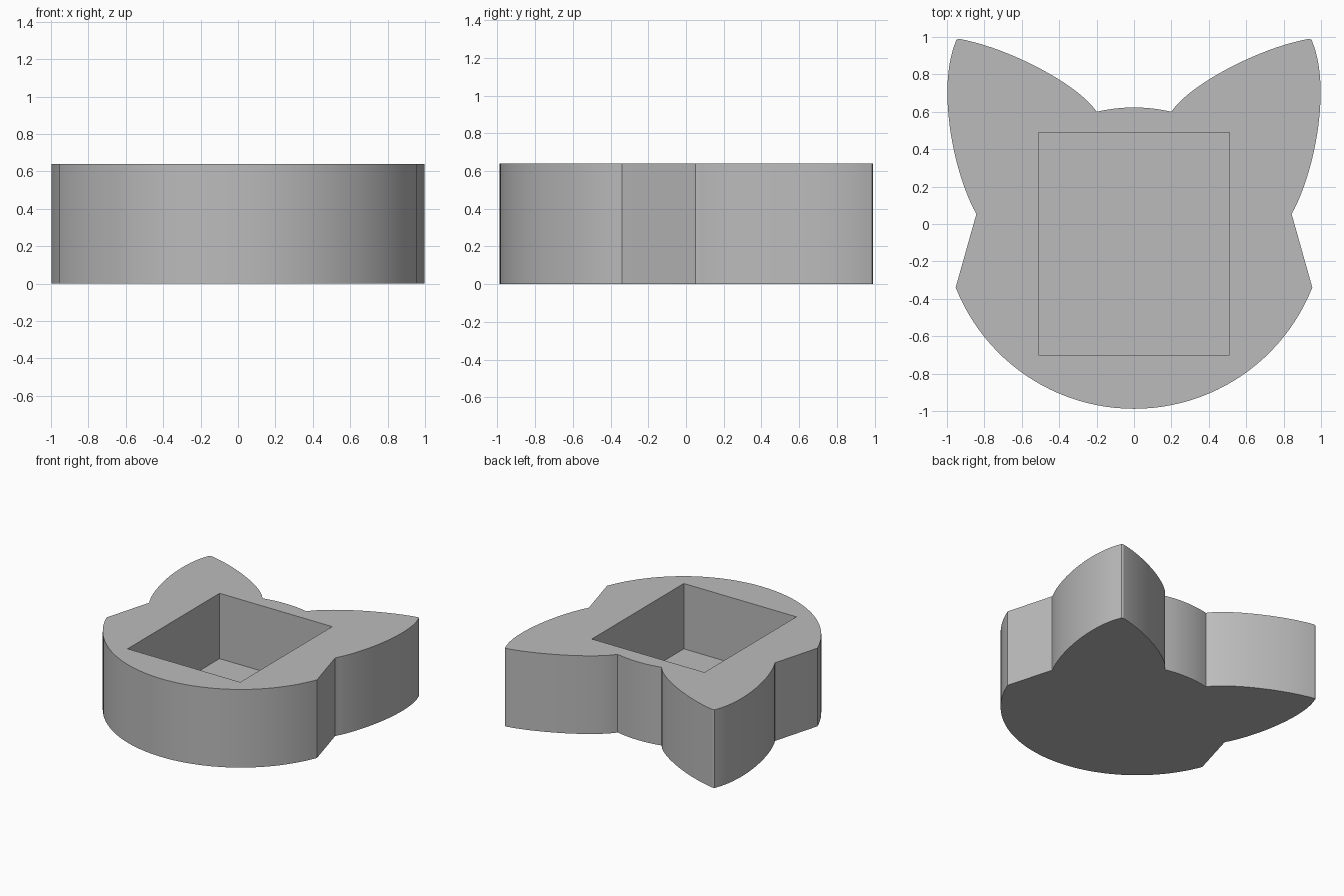
import bpy
import bmesh
from math import radians, atan2, sin, cos
from mathutils import Vector
from mathutils.geometry import interpolate_bezier

if "Cube" in bpy.data.objects:
    bpy.data.objects.remove(bpy.data.objects["Cube"])

HEIGHT = 0.64
FLOOR = 0.105

grey = bpy.data.materials.new("plain grey")
grey.use_nodes = True
colour = (0.5, 0.5, 0.5, 1)
grey.diffuse_color = colour
grey.node_tree.nodes["Principled BSDF"].inputs["Base Color"].default_value = colour


def bezier(a, b, c, d, steps):
    pts = interpolate_bezier(*(Vector((*p, 0)) for p in (a, b, c, d)), steps + 1)
    return [(p.x, p.y) for p in pts]


def prism(name, outline, bottom, top):
    bm = bmesh.new()
    base = bm.faces.new([bm.verts.new((x, y, bottom)) for x, y in outline])
    new = bmesh.ops.extrude_face_region(bm, geom=[base])["geom"]
    verts = [v for v in new if isinstance(v, bmesh.types.BMVert)]
    bmesh.ops.translate(bm, verts=verts, vec=(0, 0, top - bottom))
    bmesh.ops.recalc_face_normals(bm, faces=bm.faces)
    mesh = bpy.data.meshes.new(name)
    bm.to_mesh(mesh)
    bm.free()
    mesh.materials.append(grey)
    obj = bpy.data.objects.new(name, mesh)
    bpy.context.collection.objects.link(obj)
    return obj


# Half outline, from the chin round to the crown
chin_y, radius = 0.037, 1.025
cheek = (0.955, -0.34)
end = atan2(cheek[0], chin_y - cheek[1])
jaw = [(radius * sin(end * i / 24), chin_y - radius * cos(end * i / 24)) for i in range(25)]
notch = [(0.848, 0.035), (0.843, 0.05), (0.848, 0.065)]
ear_outside = bezier((0.86, 0.085), (0.98, 0.33), (1.045, 0.74), (0.957, 0.965), 20)
ear_inside = bezier((0.935, 0.99), (0.66, 0.94), (0.29, 0.74), (0.2, 0.6), 20)
crown = bezier((0.2, 0.6), (0.13, 0.616), (0.07, 0.623), (0, 0.623), 6)
half = jaw + notch + ear_outside + [(0.95, 0.985)] + ear_inside + crown[1:]

# Cat head body, mirrored across the middle
outline = half + [(-x, y) for x, y in reversed(half[1:-1])]
body = prism("cat_head_body", outline, 0, HEIGHT)

# Square pocket sunk into the top
pocket = [(-0.51, -0.70), (0.51, -0.70), (0.51, 0.49), (-0.51, 0.49)]
cutter = prism("pocket_cutter", pocket, FLOOR, HEIGHT + 0.2)
cutter.hide_render = True

cut = body.modifiers.new("pocket", 'BOOLEAN')
cut.operation = 'DIFFERENCE'
cut.solver = 'EXACT'
cut.object = cutter
bpy.ops.object.select_all(action='DESELECT')
body.select_set(True)
bpy.context.view_layer.objects.active = body
bpy.ops.object.modifier_apply(modifier=cut.name)
bpy.data.objects.remove(cutter)

bpy.ops.object.shade_smooth_by_angle(angle=radians(30))
